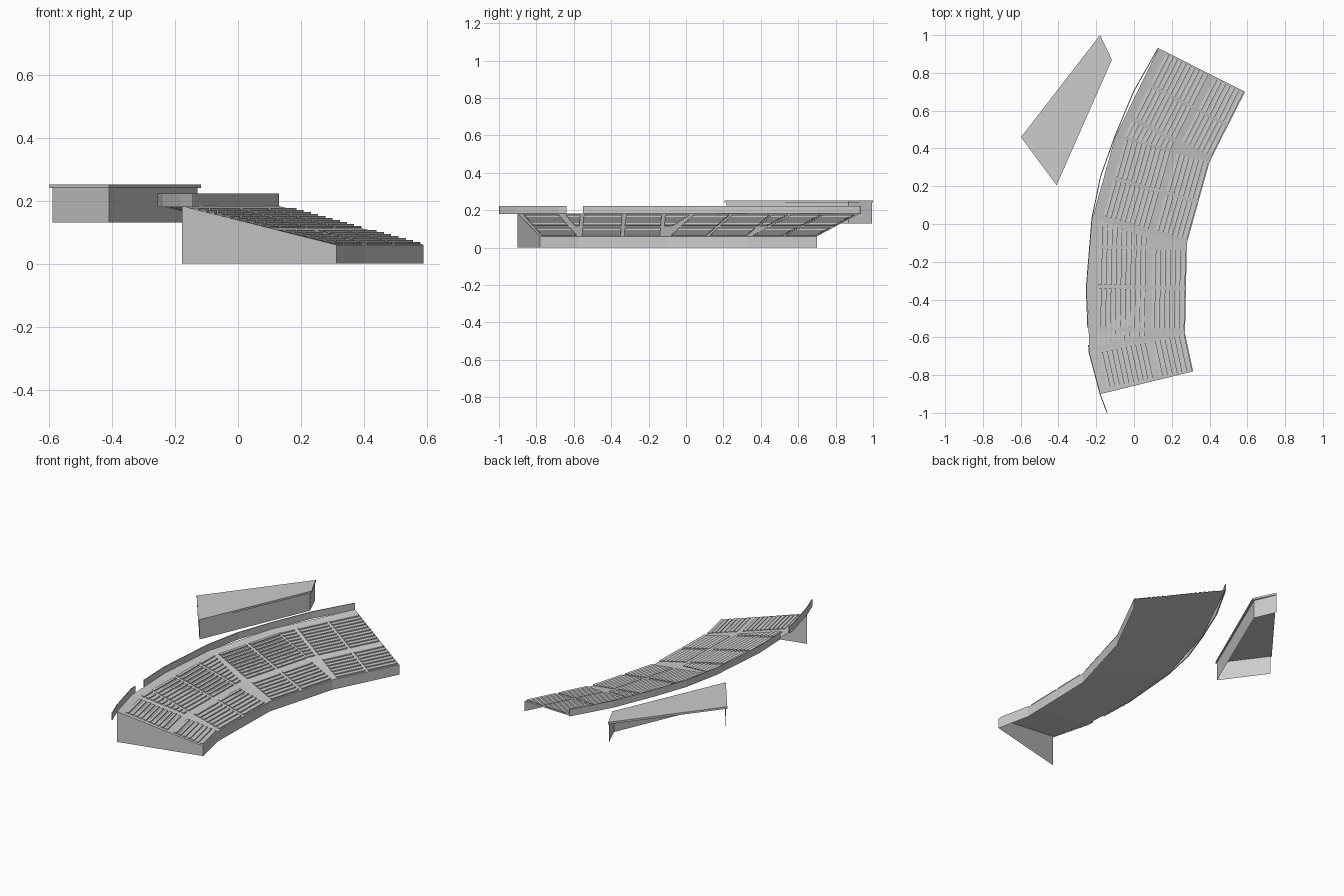
import bpy
import bmesh
from mathutils import Vector

if "Cube" in bpy.data.objects:
    bpy.data.objects.remove(bpy.data.objects["Cube"], do_unlink=True)

# One light grey for the whole model
concrete = bpy.data.materials.new("light grey concrete")
concrete.use_nodes = True
GREY = (0.604, 0.604, 0.604, 1)
concrete.diffuse_color = GREY
concrete.node_tree.nodes["Principled BSDF"].inputs["Base Color"].default_value = GREY


def finish(name, bm):
    mesh = bpy.data.meshes.new(name)
    bm.to_mesh(mesh)
    bm.free()
    mesh.materials.append(concrete)
    obj = bpy.data.objects.new(name, mesh)
    bpy.context.collection.objects.link(obj)
    return obj


def add_face(bm, points):
    return bm.faces.new([bm.verts.new(p) for p in points])


def wall(name, paths, z0, z1):
    """Upright sheets standing along one or more plan paths."""
    bm = bmesh.new()
    for path in paths:
        for a, b in zip(path, path[1:]):
            add_face(bm, [(*a, z0), (*b, z0), (*b, z1), (*a, z1)])
    bmesh.ops.remove_doubles(bm, verts=bm.verts, dist=0.0005)
    return finish(name, bm)


# Plan of the curved stand: low edge, high edge, and the height across it
LOW = [(0.313, -0.78), (0.27, -0.58), (0.28, -0.10), (0.40, 0.33), (0.588, 0.70)]
HIGH = [(-0.177, -0.90), (-0.235, -0.68), (-0.22, 0.03), (-0.10, 0.46), (0.13, 0.93)]
BASE, TOP, SLOPE = 0.06, 0.183, 0.242
RAIL_TOP = 0.222


def deck_height(w):
    return BASE + SLOPE * w


# Sloping deck, with the long middle bay bowed out at its high edge
bm = bmesh.new()
for i in range(len(LOW) - 1):
    outline = [(*LOW[i], BASE), (*LOW[i + 1], BASE), (*HIGH[i + 1], TOP)]
    if i == 1:
        outline.append((-0.25, -0.34, TOP))
    outline.append((*HIGH[i], TOP))
    add_face(bm, outline)
bmesh.ops.remove_doubles(bm, verts=bm.verts, dist=0.0005)
finish("sloping_deck", bm)

# Low wall along the bottom row, and the tapered end wall
wall("low_wall", [LOW], 0, BASE)
bm = bmesh.new()
add_face(bm, [(*HIGH[0], 0), (*LOW[0], 0), (*LOW[0], BASE), (*HIGH[0], TOP)])
finish("front_end_wall", bm)

# Parapet along the top, with one entrance gap
parapet = wall("top_parapet", [
    [(-0.14, -0.998), HIGH[0], HIGH[1], (-0.238, -0.64)],
    [(-0.242, -0.55), (-0.25, -0.34), HIGH[2], (-0.175, 0.25), HIGH[3],
     (0.0, 0.70), HIGH[4]],
], TOP - 0.003, RAIL_TOP)
thickness = parapet.modifiers.new("thickness", 'SOLIDIFY')
thickness.thickness = 0.005

# Seat rows: two tiers, split by a walkway
LOWER = (0.005, 0.187, 7)
UPPER = (0.215, 0.472, 10)


def seat_block(bm, bay, tier, start, end):
    """Rows between start and end; each is (near, far) across the tier."""
    origin = Vector(LOW[bay])
    along = (Vector(LOW[bay + 1]) - origin).normalized()
    across = Vector((-along.y, along.x))
    w0, w1, count = tier
    pitch = (w1 - w0) / count
    for row in range(count):
        near = w0 + row * pitch
        far = near + pitch * 0.7
        f = (row + 0.5) / count
        s0 = start[0] + (start[1] - start[0]) * f
        s1 = end[0] + (end[1] - end[0]) * f
        top = deck_height(far) + 0.004
        rings = []
        for s in (s0, s1):
            section = [(near, deck_height(near) + 0.002),
                       (far, deck_height(far) + 0.002), (far, top), (near, top)]
            rings.append([bm.verts.new((*(origin + along * s + across * w), z))
                          for w, z in section])
        a, b = rings
        for k in range(4):
            n = (k + 1) % 4
            bm.faces.new([a[k], a[n], b[n], b[k]])
        bm.faces.new(a[::-1])
        bm.faces.new(b)


# Straight blocks in each bay, shared by both tiers
BLOCKS = {
    0: [(0.01, 0.2)],
    1: [(0.025, 0.23), (0.25, 0.44)],
    2: [(0.02, 0.215), (0.235, 0.44)],
    3: [(0.03, 0.207), (0.225, 0.405)],
}
# Tapered blocks that fill the bends of the upper tier
WEDGES = [
    (1, (-0.015, -0.075), (0.005, 0.005)),
    (1, (0.46, 0.46), (0.50, 0.59)),
    (3, (-0.035, -0.085), (0.005, 0.005)),
]

for name, tier in (("lower_seats", LOWER), ("upper_seats", UPPER)):
    bm = bmesh.new()
    for bay, spans in BLOCKS.items():
        for s0, s1 in spans:
            seat_block(bm, bay, tier, (s0, s0), (s1, s1))
    if tier is UPPER:
        for bay, start, end in WEDGES:
            seat_block(bm, bay, tier, start, end)
    bmesh.ops.recalc_face_normals(bm, faces=bm.faces)
    finish(name, bm)

# Separate canopy: thin roof slab and three walls, open on the far side
ROOF = [(-0.598, 0.46), (-0.41, 0.205), (-0.117, 0.87), (-0.18, 1.0)]
bm = bmesh.new()
face = add_face(bm, [(*p, 0.24) for p in ROOF])
extruded = bmesh.ops.extrude_face_region(bm, geom=[face])["geom"]
bmesh.ops.translate(bm, vec=(0, 0, 0.012),
                    verts=[v for v in extruded if isinstance(v, bmesh.types.BMVert)])
bmesh.ops.recalc_face_normals(bm, faces=bm.faces)
finish("canopy_roof", bm)
wall("canopy_walls", [[(-0.588, 0.46), (-0.41, 0.217), (-0.128, 0.87), (-0.182, 0.995)]],
     0.13, 0.24)
